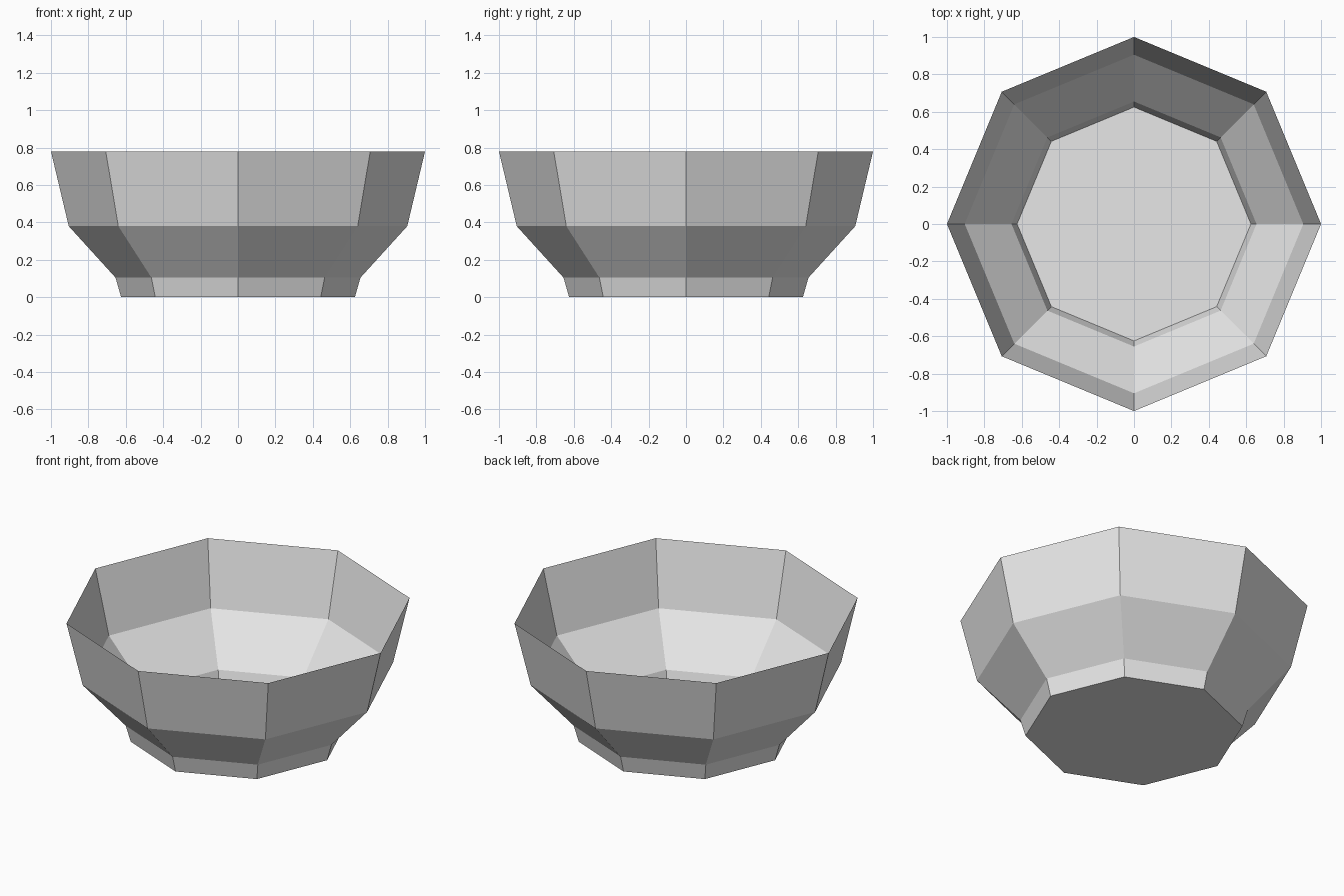
import bpy
import bmesh
from math import cos, sin, tau

default_cube = bpy.data.objects.get("Cube")
if default_cube:
    bpy.data.objects.remove(default_cube, do_unlink=True)

SIDES = 8
# Radius and height of each ring, from foot to rim
PROFILE = [(0.625, 0.0), (0.655, 0.105), (0.905, 0.38), (1.0, 0.78)]

# Plain light grey
grey = bpy.data.materials.new("light_grey")
grey.use_nodes = True
colour = (0.8, 0.8, 0.8, 1.0)
grey.diffuse_color = colour
grey.node_tree.nodes["Principled BSDF"].inputs["Base Color"].default_value = colour

# Thin-walled, open-topped bowl
bm = bmesh.new()
rings = [[bm.verts.new((r * cos(tau * i / SIDES), r * sin(tau * i / SIDES), z))
          for i in range(SIDES)] for r, z in PROFILE]
for low, high in zip(rings, rings[1:]):
    for i in range(SIDES):
        j = (i + 1) % SIDES
        bm.faces.new((low[i], low[j], high[j], high[i]))

# Flat floor, facing down on the outside
bm.faces.new(rings[0][::-1])

mesh = bpy.data.meshes.new("bowl")
bm.to_mesh(mesh)
bm.free()
mesh.materials.append(grey)
bowl = bpy.data.objects.new("bowl", mesh)
bpy.context.collection.objects.link(bowl)
